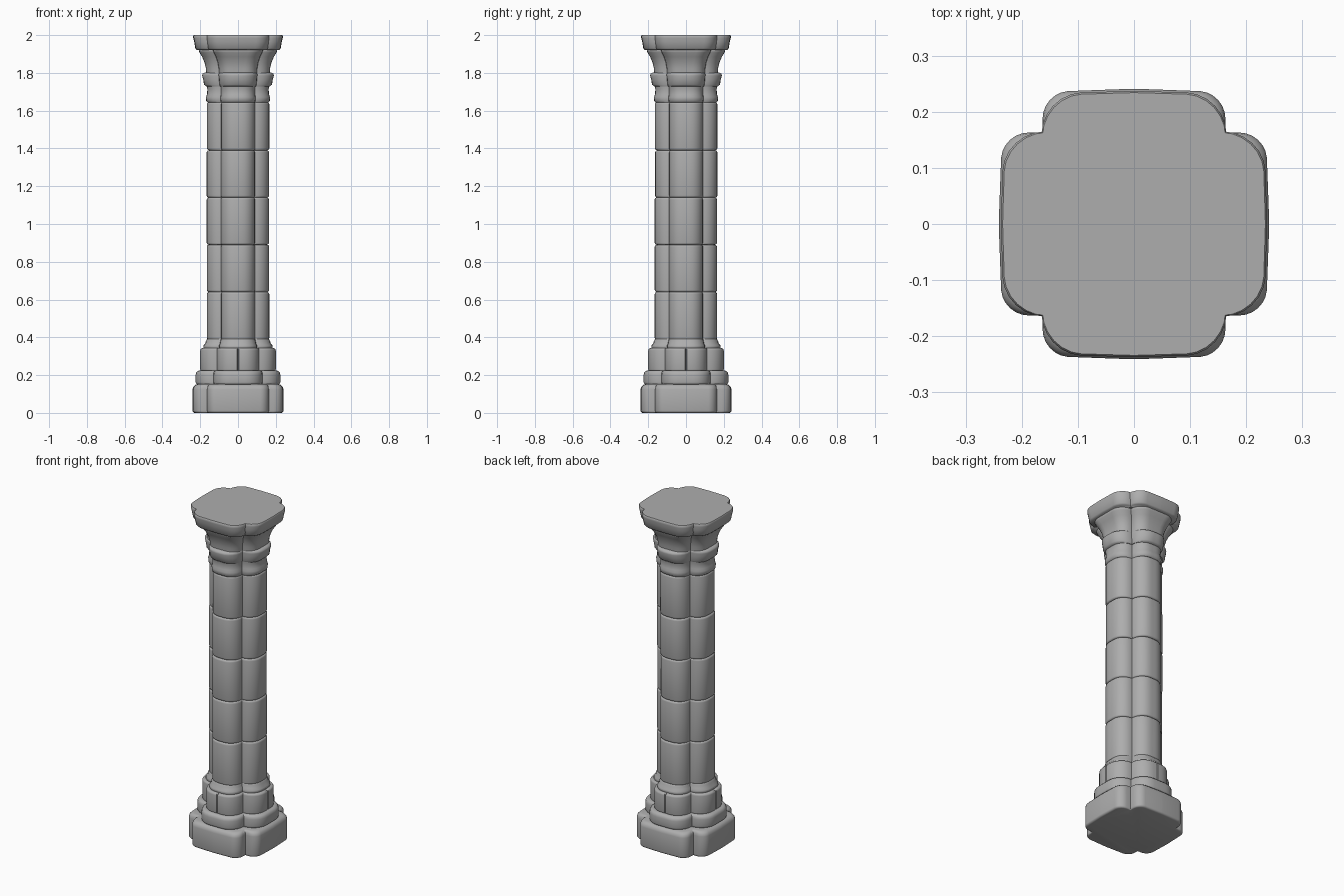
import bpy, bmesh, math, random

random.seed(4)
cube = bpy.data.objects.get("Cube")
if cube:
    bpy.data.objects.remove(cube, do_unlink=True)

stone = bpy.data.materials.new("grey stone")
stone.use_nodes = True
grey = (0.42, 0.42, 0.42, 1)
stone.diffuse_color = grey
bsdf = stone.node_tree.nodes["Principled BSDF"]
bsdf.inputs["Base Color"].default_value = grey
bsdf.inputs["Roughness"].default_value = 0.8


def section(reach, notch, radius, bow=0.0, seam=0.0, steps=6):
    """Outline of a four-lobed cross: four rounded arms meeting at inner notches."""
    r = min(radius, 0.97 * (reach - notch), 0.97 * notch)
    corner = [(reach - r + r * math.sin(a), -(notch - r) - r * math.cos(a))
              for a in (i / steps * math.pi / 2 for i in range(steps + 1))]
    corner = [(x - bow * (y / notch) ** 2, y) for x, y in corner]
    middle = [(reach, -0.004), (reach - seam, 0), (reach, 0.004)]
    arm = [(notch, -notch)] + corner + middle + [(x, -y) for x, y in reversed(corner)]
    points = []
    for k in range(4):
        c, s = round(math.cos(k * math.pi / 2)), round(math.sin(k * math.pi / 2))
        points += [(x * c - y * s, x * s + y * c) for x, y in arm]
    return points


def loft(name, layers, bow=0.0, seam=0.0, shift=0.0):
    """Closed solid through layers of (height, reach, notch, corner radius)."""
    bm = bmesh.new()
    dx, dy = random.uniform(-shift, shift), random.uniform(-shift, shift)
    rings = [[bm.verts.new((x + dx, y + dy, z)) for x, y in section(R, w, r, bow, seam)]
             for z, R, w, r in layers]
    for low, high in zip(rings, rings[1:]):
        n = len(low)
        for i in range(n):
            j = (i + 1) % n
            bm.faces.new((low[i], low[j], high[j], high[i]))
    bm.faces.new(list(reversed(rings[0])))
    bm.faces.new(rings[-1])
    mesh = bpy.data.meshes.new(name)
    bm.to_mesh(mesh)
    bm.free()
    mesh.materials.append(stone)
    mesh.shade_smooth()
    mesh.set_sharp_from_angle(angle=math.radians(50))
    obj = bpy.data.objects.new(name, mesh)
    bpy.context.collection.objects.link(obj)
    return obj


def block(name, z0, z1, reach, notch, radius, low, high, **options):
    """Straight stone with worn, rounded lower and upper edges."""
    layers = []
    for i in range(4):
        a = i / 3 * math.pi / 2
        d = low * (1 - math.sin(a))
        layers.append((z0 + low * (1 - math.cos(a)), reach - d, notch - d * 0.5, radius))
    for i in range(4):
        a = i / 3 * math.pi / 2
        d = high * (1 - math.cos(a))
        layers.append((z1 - high * (1 - math.sin(a)), reach - d, notch - d * 0.5, radius))
    return loft(name, layers, **options)


# Base stones
block("plinth", 0, 0.152, 0.241, 0.163, 0.045, 0.012, 0.028, bow=0.008)
block("lower_base_ring", 0.15, 0.225, 0.224, 0.13, 0.095, 0.012, 0.022)
block("base_block", 0.222, 0.343, 0.2, 0.112, 0.09, 0.008, 0.012, seam=0.012)
loft("upper_base_ring", [
    (0.338, 0.178, 0.098, 0.08), (0.346, 0.184, 0.1, 0.08),
    (0.358, 0.182, 0.1, 0.08), (0.368, 0.172, 0.095, 0.08),
    (0.382, 0.17, 0.093, 0.08), (0.392, 0.162, 0.09, 0.08)])

# Shaft drums
joints = [0.386, 0.64, 0.89, 1.14, 1.39, 1.645]
for number, (z0, z1) in enumerate(zip(joints, joints[1:]), 1):
    block(f"shaft_drum_{number}", z0, z1, 0.165, 0.09, 0.075, 0.011, 0.011, shift=0.0015)

# Capital mouldings
loft("necking_collar", [
    (1.642, 0.158, 0.088, 0.08), (1.65, 0.168, 0.092, 0.08),
    (1.672, 0.17, 0.093, 0.08), (1.685, 0.164, 0.09, 0.08),
    (1.715, 0.162, 0.09, 0.08), (1.74, 0.168, 0.093, 0.08)])
loft("capital_ring", [
    (1.728, 0.168, 0.094, 0.085), (1.738, 0.18, 0.098, 0.085),
    (1.765, 0.184, 0.1, 0.085), (1.785, 0.19, 0.102, 0.085),
    (1.795, 0.188, 0.102, 0.085), (1.802, 0.176, 0.097, 0.085)])
loft("flared_bell", [
    (1.795, 0.168, 0.1, 0.075), (1.825, 0.17, 0.102, 0.075),
    (1.855, 0.177, 0.107, 0.075), (1.885, 0.19, 0.117, 0.075),
    (1.908, 0.204, 0.128, 0.075), (1.918, 0.207, 0.132, 0.075),
    (1.932, 0.203, 0.13, 0.075)])

# Top slab
loft("top_slab", [
    (1.922, 0.218, 0.152, 0.07), (1.93, 0.226, 0.158, 0.07),
    (1.965, 0.232, 0.163, 0.07), (1.985, 0.237, 0.165, 0.07),
    (1.996, 0.237, 0.165, 0.07), (2.0, 0.234, 0.163, 0.07)], bow=0.008)
